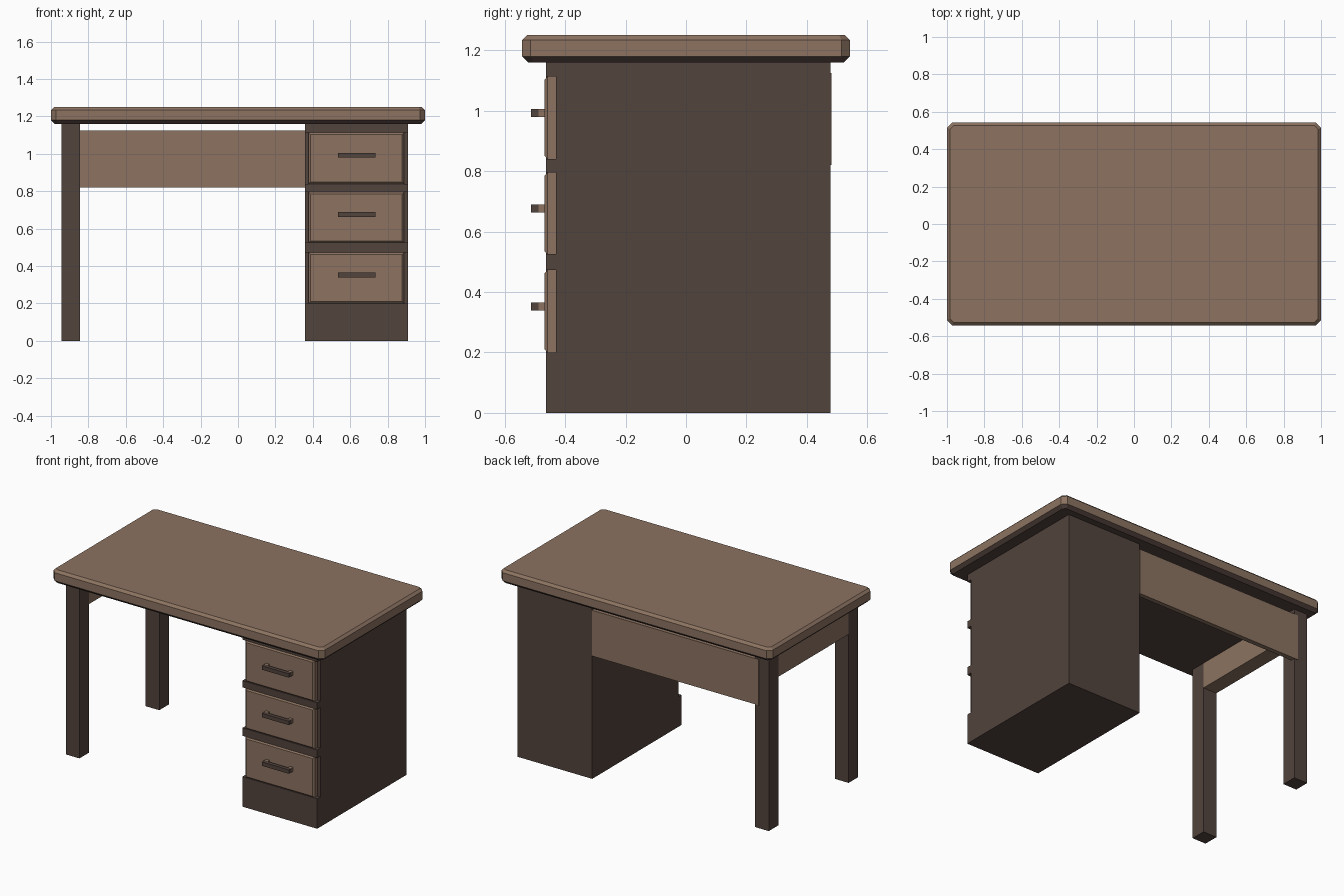
import bpy, bmesh
from mathutils import Vector

default = bpy.data.objects.get("Cube")
if default:
    bpy.data.objects.remove(default, do_unlink=True)


def make_material(name, rgb):
    mat = bpy.data.materials.new(name)
    mat.use_nodes = True
    color = (*rgb, 1.0)
    mat.diffuse_color = color
    bsdf = next(n for n in mat.node_tree.nodes if n.type == 'BSDF_PRINCIPLED')
    bsdf.inputs["Base Color"].default_value = color
    bsdf.inputs["Roughness"].default_value = 0.8
    return mat


light_wood = make_material("light_wood", (0.262, 0.171, 0.119))
dark_wood = make_material("dark_wood", (0.084, 0.056, 0.047))


def box(name, x, y, z, mat, bevels=(), underside=None):
    """Box from (min, max) ranges; bevels is a list of (edge rule, width)."""
    bm = bmesh.new()
    bmesh.ops.create_cube(bm, size=1)
    for v in bm.verts:
        v.co = Vector([r[0] if c < 0 else r[1] for c, r in zip(v.co, (x, y, z))])
    for rule, width in bevels:
        edges = [e for e in bm.edges if rule(e)]
        bmesh.ops.bevel(bm, geom=edges, offset=width, segments=1,
                        affect='EDGES', profile=0.5)
    bm.normal_update()
    if underside:
        for f in bm.faces:
            f.material_index = int(f.normal.z < -0.3)
    mesh = bpy.data.meshes.new(name)
    bm.to_mesh(mesh)
    bm.free()
    mesh.materials.append(mat)
    if underside:
        mesh.materials.append(underside)
    obj = bpy.data.objects.new(name, mesh)
    bpy.context.collection.objects.link(obj)
    return obj


def on_plane(axis, value):
    return lambda e: all(abs(v.co[axis] - value) < 1e-4 for v in e.verts)


def vertical(e):
    a, b = (v.co for v in e.verts)
    return (a - b).xy.length < 1e-4


# Desktop with clipped corners and chamfered rims
TOP, UNDER = 1.25, 1.16
box("desktop", (-1, 1), (-0.542, 0.542), (UNDER, TOP), light_wood,
    [(vertical, 0.028), (on_plane(2, TOP), 0.016), (on_plane(2, UNDER), 0.02)],
    underside=dark_wood)

# Drawer cabinet: body plus full-width front rails between the drawers
CAB_X, FACE, RAIL = (0.357, 0.908), -0.43, -0.463
box("cabinet_body", CAB_X, (FACE, 0.478), (0, UNDER), dark_wood)
drawers = [(0.20, 0.472), (0.525, 0.795), (0.84, 1.113)]
low = 0
for i, (bottom, top) in enumerate(drawers + [(UNDER, None)]):
    box(f"cabinet_rail_{i + 1}", CAB_X, (RAIL, FACE), (low, bottom), dark_wood)
    low = top

# Drawers with handles on two posts
FRONT = -0.468
for i, (bottom, top) in enumerate(drawers):
    n = i + 1
    box(f"drawer_{n}", (0.378, 0.888), (FRONT, FACE), (bottom, top), light_wood,
        [(on_plane(1, FRONT), 0.01)])
    mid = (bottom + top) / 2 + 0.016
    grip = (mid - 0.013, mid + 0.013)
    box(f"handle_bar_{n}", (0.535, 0.735), (-0.513, -0.488), grip, dark_wood)
    for side, px in (("right", 0.535), ("left", 0.71)):
        box(f"handle_post_{side}_{n}", (px, px + 0.025), (-0.488, FRONT), grip,
            light_wood)

# Legs and the apron joining them
LEG_X = (-0.945, -0.845)
box("front_leg", LEG_X, (-0.463, -0.363), (0, UNDER), dark_wood)
box("back_leg", LEG_X, (0.378, 0.478), (0, UNDER), dark_wood)
box("side_apron", LEG_X, (-0.363, 0.378), (0.99, UNDER), light_wood)

# Back panel
box("back_panel", (-0.873, CAB_X[0]), (0.45, 0.481), (0.82, 1.125), light_wood)
